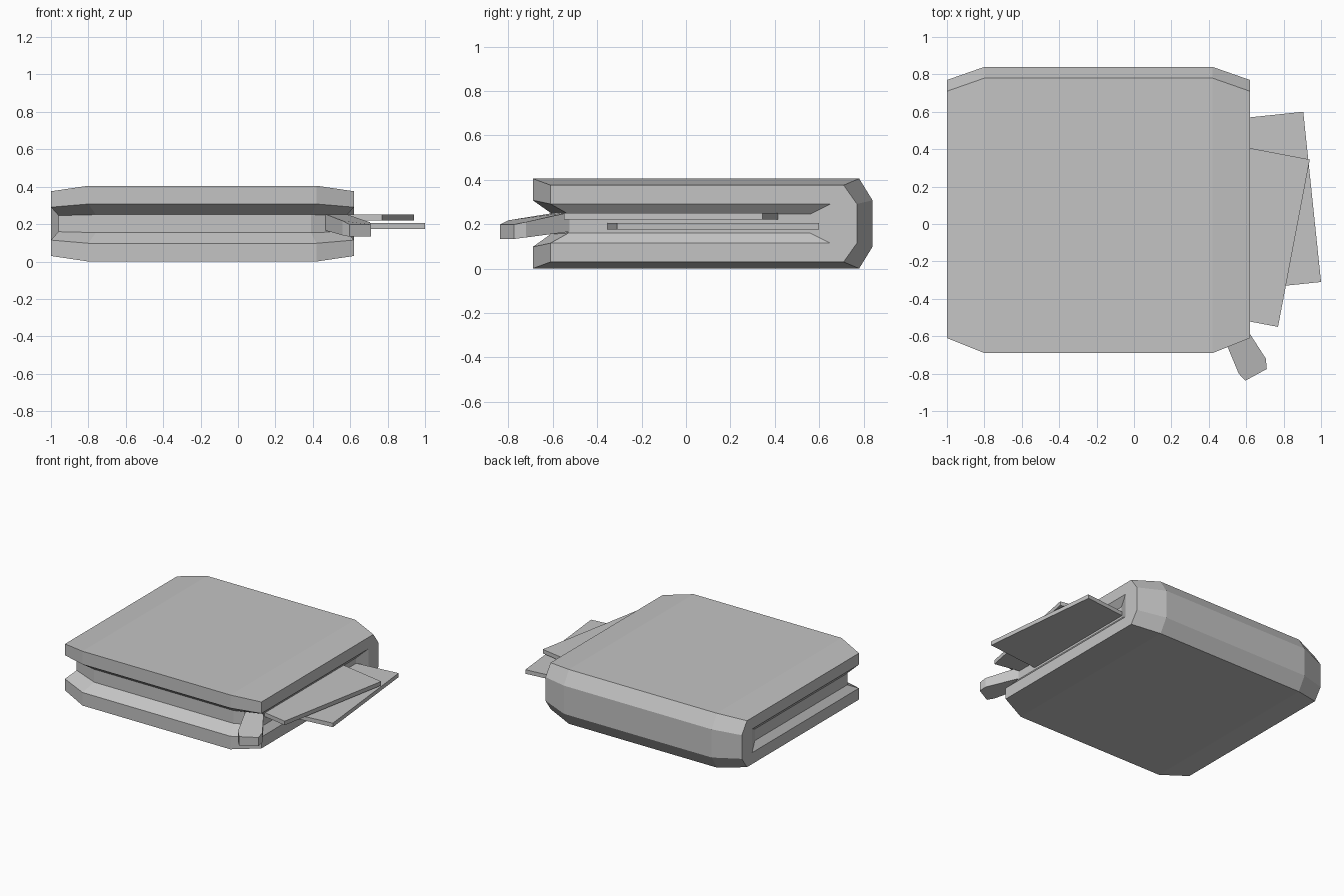
import bpy, bmesh, math
from mathutils import Vector

cube = bpy.data.objects.get("Cube")
if cube:
    bpy.data.objects.remove(cube, do_unlink=True)

GREY = (0.55, 0.55, 0.55, 1.0)
grey = bpy.data.materials.new("plain grey")
grey.use_nodes = True
grey.diffuse_color = GREY
grey.node_tree.nodes["Principled BSDF"].inputs["Base Color"].default_value = GREY


def finish(name, bm):
    """Turn a bmesh into a flat-shaded object."""
    bmesh.ops.recalc_face_normals(bm, faces=bm.faces[:])
    mesh = bpy.data.meshes.new(name)
    bm.to_mesh(mesh)
    bm.free()
    mesh.materials.append(grey)
    obj = bpy.data.objects.new(name, mesh)
    bpy.context.collection.objects.link(obj)
    return obj


def prism(name, bottom, top):
    """Solid between two matching outlines."""
    bm = bmesh.new()
    lo = [bm.verts.new(p) for p in bottom]
    hi = [bm.verts.new(p) for p in top]
    bm.faces.new(lo)
    bm.faces.new(hi)
    for i in range(len(lo)):
        j = (i + 1) % len(lo)
        bm.faces.new((lo[i], lo[j], hi[j], hi[i]))
    return finish(name, bm)


# Wallet body: a folded section that shrinks towards both ends
MID_Z = 0.2025
middle = [(-0.69, 0.2025), (0.78, 0.2025), (0.84, 0.105)]
end = [(-0.61, 0.173), (0.71, 0.173), (0.77, 0.088)]


def section(bm, x, inner_x, half, lip, inner):
    """Ring running from the upper lip round the back to the lower lip and the lining."""
    front = half[0][0]
    upper = [(x, front, lip)] + [(x, y, z) for y, z in half]
    lower = [(px, py, -pz) for px, py, pz in reversed(upper)]
    lining = [(inner_x, front + 0.08, -inner), (inner_x, front + 0.08, inner)]
    return [bm.verts.new((px, py, pz + MID_Z)) for px, py, pz in upper + lower + lining]


bm = bmesh.new()
rings = [
    section(bm, -1.0, -0.96, end, 0.088, 0.043),
    section(bm, -0.8, -0.76, middle, 0.105, 0.048),
    section(bm, 0.42, 0.39, middle, 0.105, 0.048),
    section(bm, 0.62, 0.58, end, 0.088, 0.043),
]
for a, b in zip(rings, rings[1:]):
    for i in range(len(a)):
        j = (i + 1) % len(a)
        bm.faces.new((a[i], a[j], b[j], b[i]))

# Ends: folded rim with a sloped recess down to the lining
for ring, x, inner_x in ((rings[0], -1.0, -0.96), (rings[-1], 0.62, 0.58)):
    rim_low = bm.verts.new((x, 0.65, MID_Z - 0.088))
    rim_up = bm.verts.new((x, 0.65, MID_Z + 0.088))
    deep_low = bm.verts.new((inner_x, 0.56, MID_Z - 0.043))
    deep_up = bm.verts.new((inner_x, 0.56, MID_Z + 0.043))
    lip_up, lip_low, lining_low, lining_up = ring[0], ring[7], ring[8], ring[9]
    # rim in three plain pieces
    bm.faces.new((ring[0], ring[1], ring[2], rim_up))
    bm.faces.new((rim_up, ring[2], ring[3], ring[4], ring[5], rim_low))
    bm.faces.new((rim_low, ring[5], ring[6], ring[7]))
    # recess
    bm.faces.new((lip_up, rim_up, deep_up, lining_up))
    bm.faces.new((lip_low, rim_low, deep_low, lining_low))
    bm.faces.new((rim_up, rim_low, deep_low, deep_up))
    bm.faces.new((lining_low, lining_up, deep_up, deep_low))
finish("wallet_body", bm)


# Cards sticking out of the side
def card(name, corner, far, z, width=0.57):
    a, b = Vector((*corner, z)), Vector((*far, z))
    along = (b - a).normalized()
    side = Vector((-along.y, along.x, 0)) * width
    outline = [a, b, b + side, a + side]
    prism(name, outline, [p + Vector((0, 0, 0.03)) for p in outline])


card("upper_card", (0.77, -0.55), (0.94, 0.345), 0.22)
card("lower_card", (1.0, -0.31), (0.905, 0.60), 0.175)

# Closing strap drooping from the front corner: x, y, bottom, top
strap = [
    (0.46, -0.56, 0.168, 0.256),
    (0.56, -0.80, 0.14, 0.217),
    (0.595, -0.838, 0.133, 0.198),
    (0.71, -0.775, 0.133, 0.198),
    (0.705, -0.72, 0.14, 0.21),
    (0.57, -0.51, 0.168, 0.256),
]
prism("strap", [(x, y, lo) for x, y, lo, hi in strap],
      [(x, y, hi) for x, y, lo, hi in strap])
